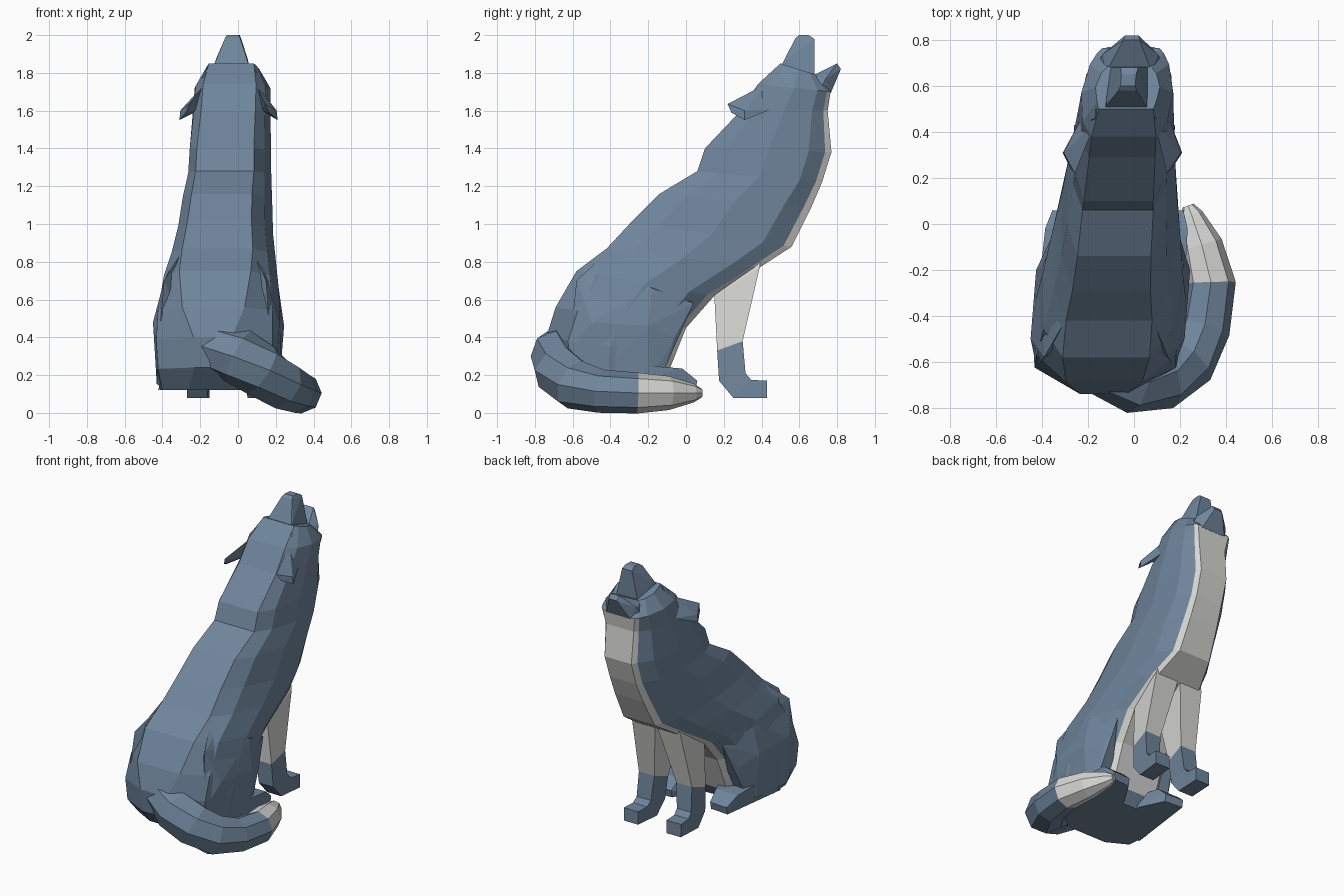
import bpy, bmesh, math
from mathutils import Vector

cube = bpy.data.objects.get("Cube")
if cube:
    bpy.data.objects.remove(cube, do_unlink=True)


def material(name, rgb):
    m = bpy.data.materials.new(name)
    m.use_nodes = True
    m.diffuse_color = (*rgb, 1)
    m.node_tree.nodes["Principled BSDF"].inputs["Base Color"].default_value = (*rgb, 1)
    return m


MATS = [material("slate blue fur", (0.16, 0.235, 0.33)),
        material("pale fur", (0.68, 0.68, 0.67))]


def finish(name, bm, rule=None, skew=True):
    """Colour faces by rule, turn the part slightly about the centre line, link it."""
    bmesh.ops.recalc_face_normals(bm, faces=bm.faces)
    for f in bm.faces:
        if rule and rule(f.calc_center_median()):
            f.material_index = 1
    if skew:
        for v in bm.verts:
            v.co.x += -0.075 + 0.08 * v.co.y
    me = bpy.data.meshes.new(name)
    bm.to_mesh(me)
    bm.free()
    for m in MATS:
        me.materials.append(m)
    ob = bpy.data.objects.new(name, me)
    bpy.context.collection.objects.link(ob)
    return ob


def loft(rings):
    bm = bmesh.new()
    loops = [[bm.verts.new(p) for p in r] for r in rings]
    n = len(loops[0])
    for a, b in zip(loops, loops[1:]):
        for i in range(n):
            j = (i + 1) % n
            bm.faces.new((a[i], a[j], b[j], b[i]))
    bm.faces.new(loops[0])
    bm.faces.new(loops[-1])
    return bm


def hull(points):
    bm = bmesh.new()
    for p in points:
        bm.verts.new(p)
    res = bmesh.ops.convex_hull(bm, input=bm.verts)
    junk = {g for g in res["geom_interior"] if isinstance(g, bmesh.types.BMVert)}
    bmesh.ops.delete(bm, geom=list(junk), context='VERTS')
    bmesh.ops.dissolve_limit(bm, angle_limit=0.02, verts=bm.verts, edges=bm.edges)
    return bm


def both(points):
    return [(s * x, y, z) for x, y, z in points for s in (1, -1)]


# Torso and head: back y, z, belly y, z, half width, back and belly strip fractions
SECTIONS = [
    (.50, 1.85, .69, 1.79, .14, .85, .6), (.38, 1.74, .765, 1.70, .2, .7, .62),
    (.29, 1.60, .75, 1.60, .205, .7, .52), (.10, 1.40, .77, 1.38, .215, .7, .48),
    (.06, 1.28, .72, 1.22, .22, .7, .46), (-.14, 1.16, .66, 1.08, .235, .68, .46),
    (-.29, 1.01, .56, .88, .25, .68, .48), (-.42, .87, .39, .77, .275, .68, .6),
    (-.58, .75, .15, .62, .305, .62, .6), (-.69, .56, .00, .45, .33, .5, .5),
    (-.74, .40, -.06, .30, .335, .3, .5), (-.72, .24, -.10, .20, .325, .3, .5),
    (-.60, .12, -.15, .12, .31, .45, .5)]


def section(by, bz, fy, fz, w, kb, kf):
    half = [(0, kb), (.17, .92), (.5, 1), (.82, .86), (.95, kf + .1), (1, kf)]
    side = [(w * k, by + (fy - by) * u, bz + (fz - bz) * u) for u, k in half]
    return side + [(-x, y, z) for x, y, z in reversed(side)]


# White chest and belly strip on the front faces
rings = [section(*s) for s in SECTIONS]
body = finish("body", loft(rings))
for f in body.data.polygons:
    row, col = divmod(f.index, len(rings[0]))
    if 1 <= row < len(SECTIONS) - 2 and 4 <= col <= 6:
        f.material_index = 1

# Muzzle pointing up and open lower jaw
finish("muzzle", hull(both([
    (.095, .50, 1.83), (.085, .68, 1.77), (.085, .53, 1.87), (.04, .58, 1.985),
    (.032, .60, 2.0), (.032, .65, 2.0), (.038, .68, 1.98)])))
finish("lower_jaw", hull(both([
    (.10, .66, 1.78), (.14, .70, 1.69), (.09, .765, 1.69), (.12, .74, 1.77),
    (.035, .80, 1.85), (.03, .82, 1.82)])))

for side, s in (("left", 1), ("right", -1)):
    def place(pts):
        return [(s * x, y, z) for x, y, z in pts]

    # Ears folded back
    finish(side + "_ear", hull(place([
        (.13, .44, 1.75), (.19, .46, 1.61), (.17, .40, 1.60), (.20, .22, 1.635),
        (.22, .24, 1.59), (.26, .31, 1.55), (.255, .31, 1.60), (.18, .32, 1.66)])))

    # Eyes as thin plates set on the head
    finish(side + "_eye", hull(place([
        (x + d, y, z) for d in (-.004, .004) for x, y, z in (
            (.149, .45, 1.77), (.128, .46, 1.81), (.127, .50, 1.83), (.148, .485, 1.785))])))

    # Front legs: centre x, half width, rear y, z, front y, z
    leg = [(.09, .075, .16, .72, .40, .85), (.098, .088, .15, .62, .39, .77),
           (.145, .06, .165, .33, .30, .38), (.155, .055, .175, .17, .315, .21),
           (.16, .055, .25, .08, .345, .175), (.165, .055, .43, .08, .43, .17)]
    finish(side + "_front_leg", loft([
        place([(c - w, a, az), (c + w, a, az), (c + w, b, bz), (c - w, b, bz)])
        for c, w, a, az, b, bz in leg]), lambda c: c.z > .355)

    # Thighs and hind feet
    finish(side + "_thigh", hull(place([
        (.20, -.44, .83), (.24, -.40, .79), (.27, -.58, .70), (.305, -.18, .66),
        (.335, -.50, .48), (.335, -.20, .46), (.30, -.62, .32), (.315, -.50, .15),
        (.31, -.20, .15), (.28, -.06, .40), (.28, -.11, .24), (.24, .04, .58),
        (.15, -.5, .4), (.17, -.17, .3), (.15, -.5, .14), (.15, -.17, .14)])))
    finish(side + "_hind_foot", hull(place([
        (.05, -.45, .12), (.31, -.45, .12), (.06, -.18, .22), (.315, -.20, .25),
        (.14, -.02, .235), (.31, -.02, .235), (.15, .05, .17), (.285, .06, .17),
        (.15, .04, .12), (.285, .05, .12), (.06, -.12, .12)])))

# Tail sweeping round to the left: centre and radius along the path
TAIL = [(-.22, -.54, .38, .10), (-.13, -.615, .355, .135), (.0, -.675, .30, .15),
        (.12, -.665, .225, .145), (.23, -.59, .15, .135), (.305, -.45, .115, .115),
        (.335, -.255, .105, .108), (.295, -.09, .105, .09), (.25, .04, .105, .05),
        (.235, .08, .105, .025)]
centres = [Vector(t[:3]) for t in TAIL]
rings = []
for i, c in enumerate(centres):
    d = (centres[min(i + 1, len(TAIL) - 1)] - centres[max(i - 1, 0)]).normalized()
    across = d.cross(Vector((0, 0, 1))).normalized()
    up = across.cross(d)
    rings.append([c + TAIL[i][3] * (across * math.cos(a) + up * math.sin(a))
                  for a in (math.tau * k / 8 for k in range(8))])
finish("tail", loft(rings), lambda c: c.y > -.25, skew=False)
